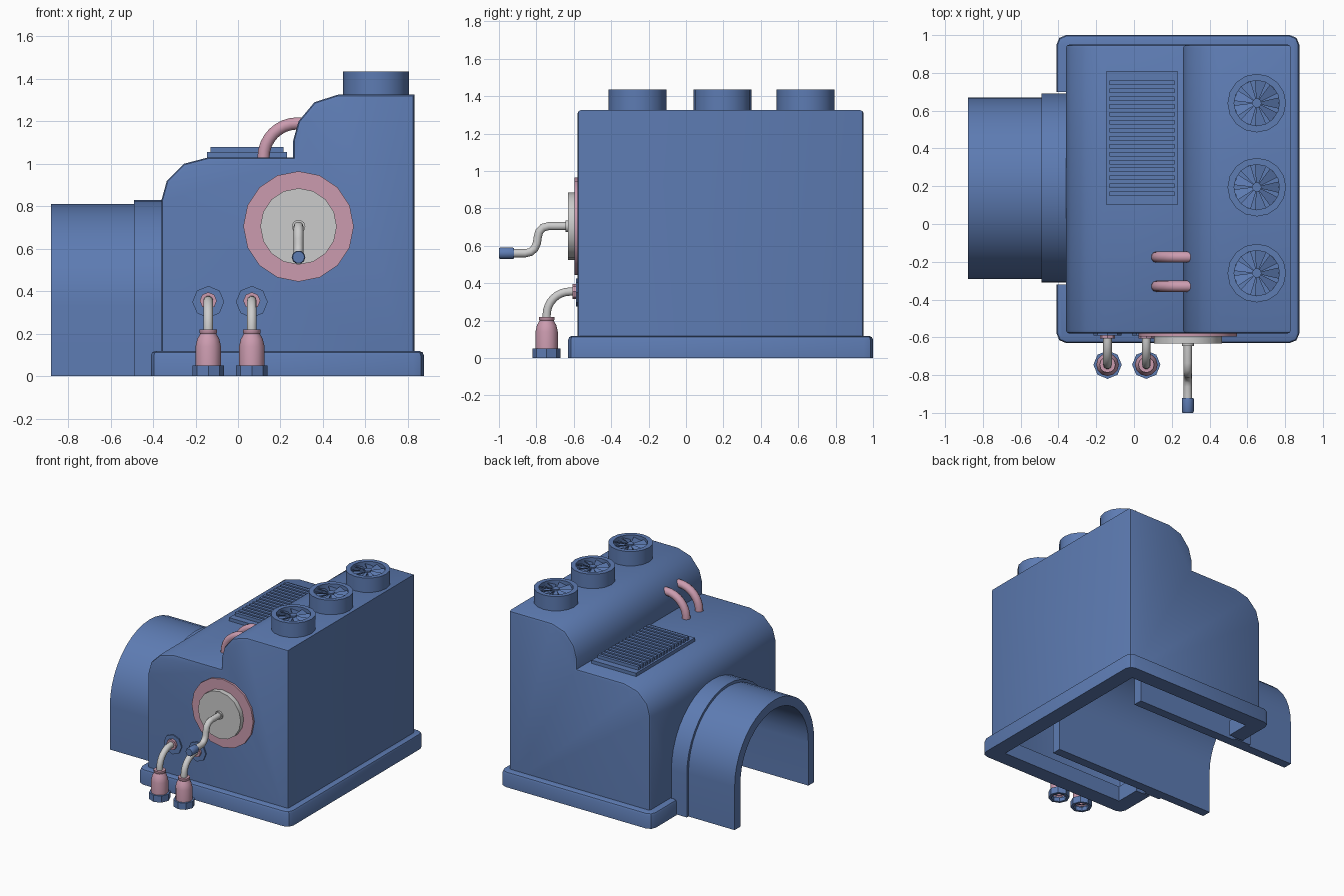
import bpy, bmesh
from math import sin, cos, pi, radians
from mathutils import Vector, Matrix

if "Cube" in bpy.data.objects:
    bpy.data.objects.remove(bpy.data.objects["Cube"])


def material(name, col):
    m = bpy.data.materials.new(name)
    m.diffuse_color = (*col, 1)
    m.use_nodes = True
    m.node_tree.nodes["Principled BSDF"].inputs["Base Color"].default_value = m.diffuse_color
    return m


BLUE = material("blue", (0.11, 0.20, 0.45))
PINK = material("pink", (0.60, 0.33, 0.43))


def finish(name, bm, mat=None, angle=40):
    bmesh.ops.remove_doubles(bm, verts=bm.verts, dist=1e-5)
    bmesh.ops.recalc_face_normals(bm, faces=bm.faces)
    me = bpy.data.meshes.new(name)
    bm.to_mesh(me)
    bm.free()
    me.shade_smooth()
    me.set_sharp_from_angle(angle=radians(angle))
    if mat:
        me.materials.append(mat)
    ob = bpy.data.objects.new(name, me)
    bpy.context.collection.objects.link(ob)
    return ob


def extrude(bm, pts, vec):
    """Closed prism from a planar outline."""
    f = bm.faces.new([bm.verts.new(p) for p in pts])
    r = bmesh.ops.extrude_face_region(bm, geom=[f], use_keep_orig=True)
    bmesh.ops.translate(bm, vec=vec,
                        verts=[v for v in r["geom"] if isinstance(v, bmesh.types.BMVert)])


def box(bm, lo, hi):
    (a, b, c), (d, e, f) = lo, hi
    extrude(bm, [(a, b, c), (d, b, c), (d, e, c), (a, e, c)], (0, 0, f - c))


def lathe(name, profile, loc, n, mat=None, front=False):
    """Revolve (radius, height) pairs about z, or about -y when front is set."""
    bm = bmesh.new()
    rings = [[bm.verts.new((r * cos(2 * pi * i / n), r * sin(2 * pi * i / n), h))
              for i in range(n)] for r, h in profile]
    for a, b in zip(rings, rings[1:]):
        for i in range(n):
            bm.faces.new((a[i], a[(i + 1) % n], b[(i + 1) % n], b[i]))
    if front:
        bmesh.ops.rotate(bm, verts=bm.verts, matrix=Matrix.Rotation(pi / 2, 3, 'X'))
    bmesh.ops.translate(bm, verts=bm.verts, vec=loc)
    return finish(name, bm, mat)


def tube(name, path, r, normal, mat=None, n=10):
    """Sweep a circle along a path lying in the plane with this normal."""
    bm = bmesh.new()
    path, normal = [Vector(p) for p in path], Vector(normal)
    rings = []
    for k, p in enumerate(path):
        t = (path[min(k + 1, len(path) - 1)] - path[max(k - 1, 0)]).normalized()
        side = t.cross(normal)
        rings.append([bm.verts.new(p + r * (cos(2 * pi * i / n) * normal + sin(2 * pi * i / n) * side))
                      for i in range(n)])
    for a, b in zip(rings, rings[1:]):
        for i in range(n):
            bm.faces.new((a[i], a[(i + 1) % n], b[(i + 1) % n], b[i]))
    bm.faces.new(rings[0])
    bm.faces.new(rings[-1])
    return finish(name, bm, mat, 50)


CY, CZ = 0.19, 0.33  # centre of the arch


def arch(r, n=20):
    return ([(CY - r, 0)]
            + [(CY - r * cos(pi * i / n), CZ + r * sin(pi * i / n)) for i in range(n + 1)]
            + [(CY + r, 0)])


# Hollow stepped body, open underneath, with an arched hole in the left wall
profile = [(-0.36, 0), (-0.36, 0.83), (-0.335, 0.92), (-0.255, 1.0), (-0.14, 1.03),
           (0.26, 1.03), (0.26, 1.11), (0.285, 1.2), (0.36, 1.29), (0.47, 1.325),
           (0.83, 1.325), (0.83, 0)]
bm = bmesh.new()
Y0, Y1 = -0.58, 0.95
fr = [bm.verts.new((x, Y0, z)) for x, z in profile]
bk = [bm.verts.new((x, Y1, z)) for x, z in profile]
caps = [bm.faces.new(fr), bm.faces.new(bk)]
for i in range(1, len(profile) - 1):
    bm.faces.new((fr[i], fr[i + 1], bk[i + 1], bk[i]))
hole = [bm.verts.new((-0.36, y, z)) for y, z in arch(0.45)]
bm.faces.new([fr[1], fr[0]] + hole + [bk[0], bk[1]])
bmesh.ops.recalc_face_normals(bm, faces=bm.faces)
edges = [e for f in caps for e in f.edges if not e.is_boundary]
bmesh.ops.bevel(bm, geom=edges, offset=0.018, segments=2, profile=0.5, affect='EDGES')
finish("body", bm, BLUE)


# Tunnel and its collar
def arch_shell(name, r_out, r_in, x0, x1):
    bm = bmesh.new()
    outline = arch(r_out) + arch(r_in)[::-1]
    extrude(bm, [(x0, y, z) for y, z in outline], (x1 - x0, 0, 0))
    finish(name, bm, BLUE)


arch_shell("tunnel", 0.48, 0.41, -0.88, 0.5)
arch_shell("tunnel_collar", 0.5, 0.47, -0.49, -0.355)

# Base rim, broken where the tunnel passes
bm = bmesh.new()
R = 0.05
outer = [(-0.41, 0.70)]
for cx, cy, start in ((-0.36, 0.95, 180), (0.825, 0.95, 90), (0.825, -0.58, 0), (-0.36, -0.58, -90)):
    outer += [(cx + R * cos(radians(start - k)), cy + R * sin(radians(start - k))) for k in (0, 45, 90)]
outer.append((-0.41, -0.32))
inner = [(-0.29, -0.32), (-0.29, -0.51), (0.755, -0.51), (0.755, 0.88), (-0.29, 0.88), (-0.29, 0.70)]
extrude(bm, [(x, y, 0) for x, y in outer + inner], (0, 0, 0.118))


def on_outer_top(v):
    return v.co.z > 0.1 and (abs(v.co.x - 0.2325) > 0.56 or abs(v.co.y - 0.185) > 0.74)


bmesh.ops.recalc_face_normals(bm, faces=bm.faces)
bmesh.ops.bevel(bm, geom=[e for e in bm.edges if all(on_outer_top(v) for v in e.verts)],
                offset=0.02, segments=2, profile=0.5, affect='EDGES')
finish("base_rim", bm, BLUE)

# Roof fans: housing, blades and hub
for k, y in enumerate((0.64, 0.195, -0.26)):
    lathe(f"fan_housing_{k}", [(0.155, 0), (0.155, 0.115), (0.12, 0.115), (0.12, 0.06), (0, 0.06)],
          (0.65, y, 1.32), 16, BLUE)
    bm = bmesh.new()
    for i in range(9):
        rot = Matrix.Rotation(2 * pi * i / 9, 3, 'Z')
        blade = [(0.015, -0.006, 0.095), (0.118, -0.03, 0.08), (0.118, 0.03, 0.1), (0.015, 0.006, 0.1)]
        vs = [[bm.verts.new(rot @ Vector((a, b, c - d)) + Vector((0.65, y, 1.32))) for a, b, c in blade]
              for d in (0, 0.008)]
        bm.faces.new(vs[0])
        bm.faces.new(vs[1])
        for j in range(4):
            m = (j + 1) % 4
            bm.faces.new((vs[0][j], vs[0][m], vs[1][m], vs[1][j]))
    finish(f"fan_blades_{k}", bm, BLUE, 20)
    lathe(f"fan_hub_{k}", [(0.025, 0.06), (0.025, 0.108), (0, 0.108)], (0.65, y, 1.32), 10, BLUE)

# Slatted roof vent
bm = bmesh.new()
box(bm, (-0.145, 0.10, 1.025), (0.23, 0.81, 1.055))
finish("vent_plate", bm, BLUE)
bm = bmesh.new()
for i in range(15):
    y = 0.16 + i * 0.042
    box(bm, (-0.13, y - 0.012, 1.05), (0.215, y + 0.012, 1.08))
finish("vent_slats", bm, BLUE)

# Pink roof pipes
for k, y in enumerate((-0.175, -0.33)):
    arc = [(0.28 - 0.16 * cos(pi / 2 * i / 8), y, 1.03 + 0.16 * sin(pi / 2 * i / 8)) for i in range(9)]
    tube(f"roof_pipe_{k}", [(0.12, y, 1.02)] + arc + [(0.30, y, 1.19)], 0.03, (0, 1, 0), PINK)

# Front wheel plates and crank
C = (0.285, -0.575, 0.705)
lathe("crank_backplate", [(0.26, 0), (0.26, 0.02), (0, 0.02)], C, 16, PINK, True)
lathe("crank_disc", [(0.18, 0.01), (0.18, 0.057), (0, 0.057)], C, 16, None, True)
lathe("crank_collar", [(0.032, 0.05), (0.032, 0.07), (0, 0.07)], C, 10, None, True)
path = [(-0.62, 0.705), (-0.735, 0.705), (-0.765, 0.697), (-0.785, 0.675), (-0.793, 0.645),
        (-0.797, 0.615), (-0.81, 0.585), (-0.83, 0.567), (-0.86, 0.56), (-0.93, 0.56)]
tube("crank_arm", [(0.285, y, z) for y, z in path], 0.023, (1, 0, 0))
lathe("crank_grip", [(0, 0), (0.03, 0), (0.032, 0.008), (0.032, 0.072), (0.028, 0.08), (0, 0.08)],
      (0.285, -0.92, 0.56), 10, BLUE, True)

# Front hoses: flange, bent pipe, bottle and foot
for k, x in enumerate((-0.14, 0.065)):
    lathe(f"hose_flange_{k}", [(0.075, 0), (0.075, 0.012), (0, 0.012)], (x, -0.577, 0.35), 8, BLUE, True)
    lathe(f"hose_ring_{k}", [(0.04, 0), (0.04, 0.03), (0, 0.03)], (x, -0.577, 0.355), 8, PINK, True)
    arc = [(x, -0.62 - 0.125 * sin(pi / 2 * i / 8), 0.23 + 0.125 * cos(pi / 2 * i / 8)) for i in range(9)]
    tube(f"hose_pipe_{k}", [(x, -0.585, 0.355)] + arc + [(x, -0.745, 0.19)], 0.023, (1, 0, 0))
    lathe(f"hose_bottle_{k}", [(0.045, 0.03), (0.06, 0.04), (0.06, 0.14), (0.052, 0.175), (0.038, 0.2),
                               (0.042, 0.205), (0.042, 0.22), (0, 0.22)], (x, -0.745, 0), 12, PINK)
    lathe(f"hose_foot_{k}", [(0.055, 0.03), (0.055, 0), (0.075, 0), (0.075, 0.05), (0.05, 0.05)],
          (x, -0.745, 0), 8, BLUE)
